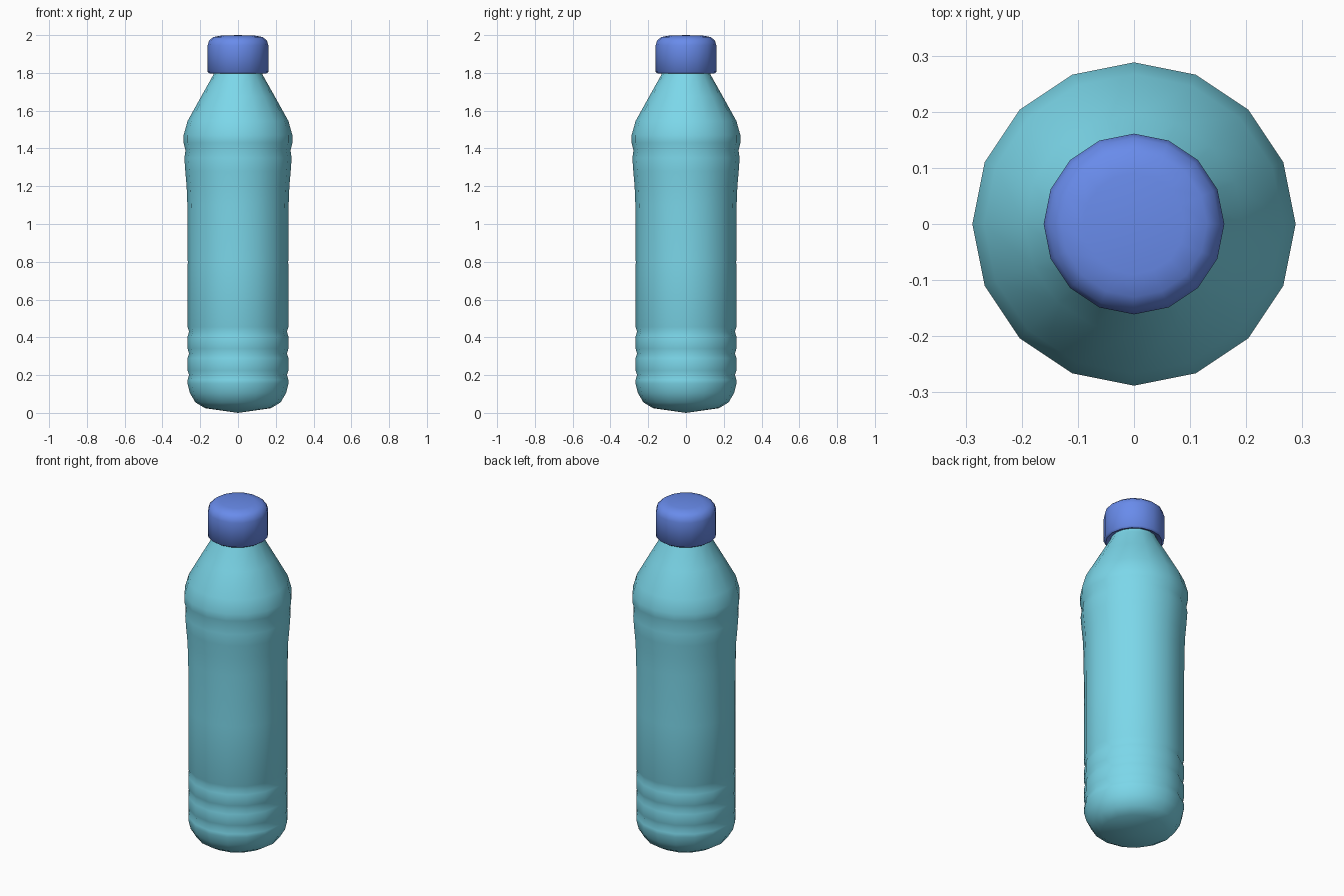
import bpy, bmesh
from math import radians, tau, cos, sin

if "Cube" in bpy.data.objects:
    bpy.data.objects.remove(bpy.data.objects["Cube"])

SIDES = 16


def material(name, color):
    mat = bpy.data.materials.new(name)
    mat.diffuse_color = color
    mat.use_nodes = True
    mat.node_tree.nodes["Principled BSDF"].inputs["Base Color"].default_value = mat.diffuse_color
    return mat


def lathe(name, profile, mat):
    """Revolve (radius, height) points around z; radius 0 makes a pole."""
    bm = bmesh.new()
    rings = []
    for r, z in profile:
        count = SIDES if r > 0 else 1
        rings.append([bm.verts.new((r * cos(tau * i / SIDES), r * sin(tau * i / SIDES), z))
                      for i in range(count)])
    for a, b in zip(rings, rings[1:]):
        for i in range(SIDES):
            j = (i + 1) % SIDES
            if len(a) == 1:
                bm.faces.new((a[0], b[j], b[i]))
            elif len(b) == 1:
                bm.faces.new((a[i], a[j], b[0]))
            else:
                bm.faces.new((a[i], a[j], b[j], b[i]))
    bmesh.ops.recalc_face_normals(bm, faces=bm.faces)
    mesh = bpy.data.meshes.new(name)
    bm.to_mesh(mesh)
    bm.free()
    mesh.materials.append(mat)
    obj = bpy.data.objects.new(name, mesh)
    bpy.context.collection.objects.link(obj)
    bpy.ops.object.select_all(action='DESELECT')
    obj.select_set(True)
    bpy.context.view_layer.objects.active = obj
    bpy.ops.object.shade_smooth_by_angle(angle=radians(60))
    return obj


# Bottle body: rounded base, three grip grooves, straight wall
body = [(0, 0), (0.175, 0.025), (0.225, 0.055), (0.255, 0.105), (0.267, 0.155)]
for z in (0.2, 0.315, 0.43):
    body += [(0.267, z - 0.025), (0.259, z), (0.267, z + 0.025)]
body += [(0.266, 0.8), (0.268, 1.1), (0.272, 1.2),
         # shoulder band and groove
         (0.279, 1.28), (0.284, 1.35), (0.278, 1.39), (0.288, 1.43),
         # tapering shoulder and neck running up into the cap
         (0.288, 1.47), (0.267, 1.545), (0.195, 1.675), (0.133, 1.785),
         (0.122, 1.81), (0.122, 1.94), (0, 1.94)]
lathe("bottle", body, material("bottle_blue", (0.2, 0.68, 0.82, 1)))

# Screw cap with rounded top edge, underside meeting the neck
cap = [(0.12, 1.81), (0.15, 1.797), (0.161, 1.805), (0.161, 1.945),
       (0.153, 1.972), (0.13, 1.99), (0.09, 1.997), (0, 2.0)]
lathe("cap", cap, material("cap_blue", (0.14, 0.26, 0.83, 1)))
